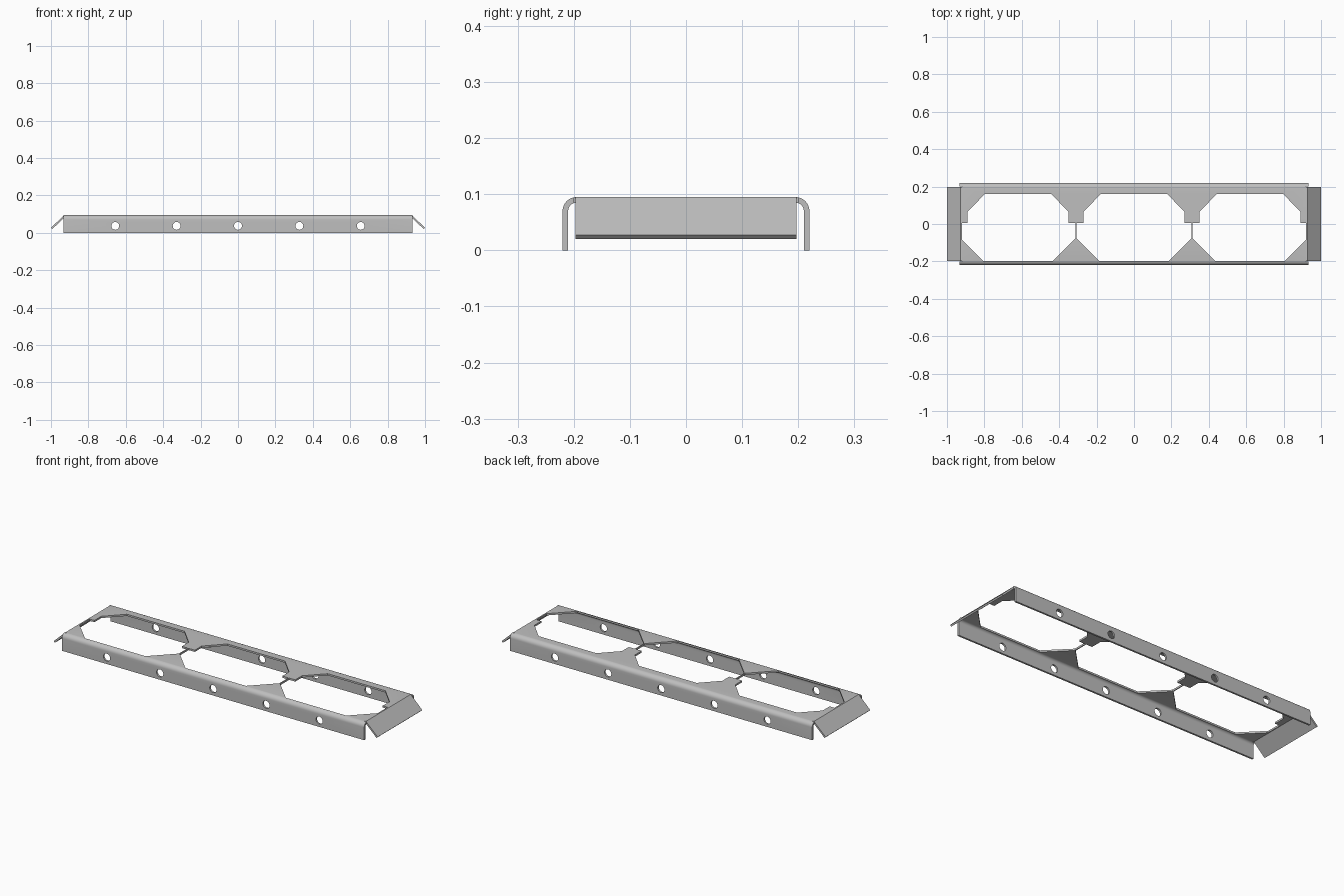
import bpy, bmesh, math
from mathutils import Vector, Matrix

cube = bpy.data.objects.get("Cube")
if cube:
    bpy.data.objects.remove(cube, do_unlink=True)

# Main sizes
HALF_W, TOP, THICK, BEND = 0.22, 0.095, 0.01, 0.025
RAIL_X, PLATE_X, PLATE_Y = 0.933, 0.92, 0.197
PITCH = 0.62

steel = bpy.data.materials.new("grey steel")
steel.use_nodes = True
colour = (0.52, 0.52, 0.52, 1)
steel.diffuse_color = colour
steel.node_tree.nodes["Principled BSDF"].inputs["Base Color"].default_value = colour


def prism(bm, points, offset):
    """Extrude a closed outline along an offset."""
    face = bm.faces.new([bm.verts.new(p) for p in points])
    new = bmesh.ops.extrude_face_region(bm, geom=[face])["geom"]
    bmesh.ops.translate(bm, vec=Vector(offset),
                        verts=[v for v in new if isinstance(v, bmesh.types.BMVert)])


def make(name, bm):
    bmesh.ops.recalc_face_normals(bm, faces=bm.faces)
    mesh = bpy.data.meshes.new(name)
    bm.to_mesh(mesh)
    bm.free()
    obj = bpy.data.objects.new(name, mesh)
    mesh.materials.append(steel)
    bpy.context.collection.objects.link(obj)
    return obj


def activate(obj):
    bpy.ops.object.select_all(action='DESELECT')
    obj.select_set(True)
    bpy.context.view_layer.objects.active = obj


def cut(obj, bm):
    cutter = make("cutter", bm)
    cutter.hide_render = True
    mod = obj.modifiers.new("cut", 'BOOLEAN')
    mod.operation, mod.solver, mod.object = 'DIFFERENCE', 'EXACT', cutter
    activate(obj)
    bpy.ops.object.modifier_apply(modifier=mod.name)
    bpy.data.objects.remove(cutter, do_unlink=True)


# Folded channel: top plate with rounded bends into two side rails
def bend_side(radius, steps=8):
    c = HALF_W - BEND
    arc = [(c + radius * math.cos(a), TOP - BEND + radius * math.sin(a))
           for a in (math.pi / 2 * i / steps for i in range(steps + 1))]
    return [(c + radius, 0)] + arc


outer, inner = bend_side(BEND), bend_side(BEND - THICK)
section = (outer + [(-y, z) for y, z in reversed(outer)]
           + [(-y, z) for y, z in inner] + list(reversed(inner)))
bm = bmesh.new()
prism(bm, [(-RAIL_X, y, z) for y, z in section], (2 * RAIL_X, 0, 0))
channel = make("folded_channel", bm)

# Three openings with long chamfers in front and stepped tabs behind
half = [(0.187, -PLATE_Y), (0.3075, -0.075), (0.3075, 0.005),
        (0.27, 0.005), (0.27, 0.065), (0.178, 0.16)]
outline = half + [(-x, y) for x, y in reversed(half)]
bm = bmesh.new()
for i in (-1, 0, 1):
    prism(bm, [(x + i * PITCH, y, 0.078) for x, y in outline], (0, 0, 0.05))
cut(channel, bm)

# Relief notches at the plate ends, beside the end flaps
bm = bmesh.new()
for s in (-1, 1):
    prism(bm, [(s * PLATE_X, y, z) for y, z in
               ((-0.2, 0.078), (0.2, 0.078), (0.2, 0.12), (-0.2, 0.12))], (s * 0.1, 0, 0))
cut(channel, bm)

# Round bolt holes through both side rails
bm = bmesh.new()
for x in (-0.656, -0.328, 0, 0.328, 0.656):
    bmesh.ops.create_cone(bm, cap_ends=True, segments=24, radius1=0.021, radius2=0.021,
                          depth=0.6, matrix=Matrix.Translation((x, 0, 0.037))
                          @ Matrix.Rotation(math.pi / 2, 4, 'X'))
cut(channel, bm)
activate(channel)
bpy.ops.object.shade_smooth_by_angle(angle=math.radians(30))

# Sloping flap at each end
flap = [(PLATE_X, TOP), (0.928, TOP), (1.0, 0.027), (0.993, 0.02),
        (0.924, TOP - THICK), (PLATE_X, TOP - THICK)]
for s, name in ((1, "left_end_flap"), (-1, "right_end_flap")):
    bm = bmesh.new()
    prism(bm, [(s * x, -PLATE_Y, z) for x, z in flap], (0, 2 * PLATE_Y, 0))
    make(name, bm)
